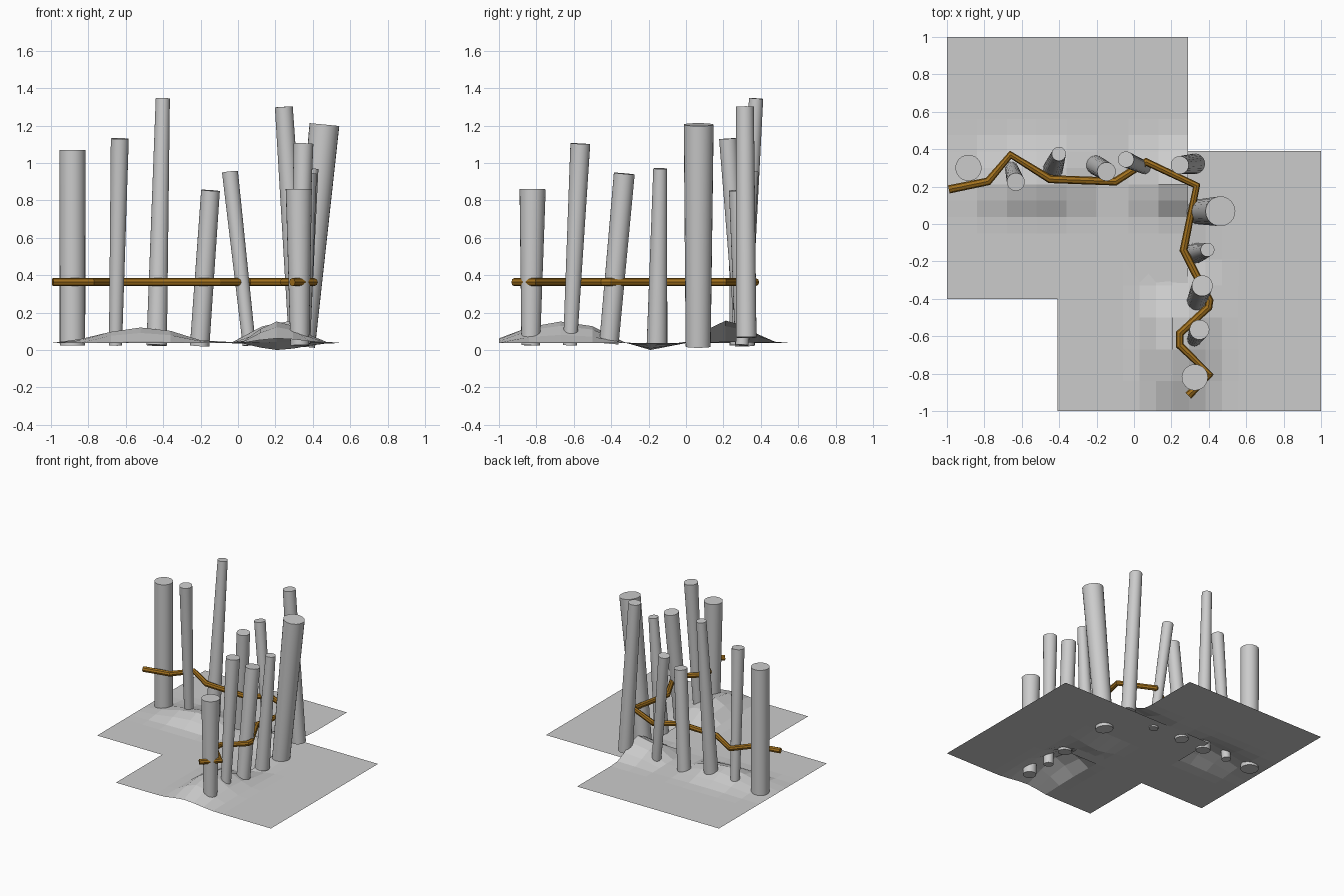
import bpy, bmesh, math
from mathutils import Vector

if "Cube" in bpy.data.objects:
    bpy.data.objects.remove(bpy.data.objects["Cube"])


def material(name, rgb):
    m = bpy.data.materials.new(name)
    m.diffuse_color = (*rgb, 1)
    m.use_nodes = True
    m.node_tree.nodes["Principled BSDF"].inputs["Base Color"].default_value = m.diffuse_color
    return m


GREY = material("stone grey", (0.6, 0.6, 0.6))
BROWN = material("rope brown", (0.36, 0.165, 0.013))
GROUND_Z = 0.037


def add_mesh(name, bm, mat):
    bmesh.ops.recalc_face_normals(bm, faces=bm.faces)
    me = bpy.data.meshes.new(name)
    bm.to_mesh(me)
    bm.free()
    ob = bpy.data.objects.new(name, me)
    bpy.context.collection.objects.link(ob)
    me.materials.append(mat)
    return ob


# Cross-section of the mounds, by row across the strip (16 rows per sheet)
PROFILE = {5: 0.1, 6: 0.65, 7: 1.0, 8: 0.8, 9: 0.38, 10: 0.06}


def ground(name, stations, start, width, place):
    """Flat sheet with a lengthwise mound; stations are (position, crest height)."""
    bm = bmesh.new()
    grid = []
    for s, h in stations:
        grid.append([bm.verts.new(place(s, start + width * k / 16,
                                        GROUND_Z + h * PROFILE.get(k, 0)))
                     for k in range(17)])
    for a, b in zip(grid, grid[1:]):
        for k in range(16):
            bm.faces.new((a[k], b[k], b[k + 1], a[k + 1]))
    ob = add_mesh(name, bm, GREY)
    # open sheet: make it face upward
    if ob.data.polygons[0].normal.z < 0:
        ob.data.flip_normals()


# Two overlapping ground sheets forming a corner
ground("ground_back",
       [(-1, 0), (-.84, .022), (-.68, .06), (-.52, .083), (-.36, .065),
        (-.2, .015), (-.03, 0.005), (.13, .09), (.29, .12)],
       -0.4, 1.4, lambda s, t, z: (s, t, z))
ground("ground_right",
       [(.39, 0), (.21, 0), (.0, 0), (-.19, -.037), (-.33, .005),
        (-.5, .09), (-.67, .115), (-.84, .085), (-1, .025)],
       -0.41, 1.41, lambda s, t, z: (t, s, z))


def post(name, base, r0, top, r1, sides=24):
    """Tapered leaning post with end caps square to its axis."""
    base, top = Vector(base), Vector(top)
    axis = top - base
    bm = bmesh.new()
    bmesh.ops.create_cone(bm, cap_ends=True, segments=sides, radius1=r0,
                          radius2=r1, depth=axis.length)
    bmesh.ops.transform(bm, matrix=axis.to_track_quat('Z', 'Y').to_matrix().to_4x4(),
                        verts=bm.verts)
    bmesh.ops.translate(bm, vec=(base + top) / 2, verts=bm.verts)
    for f in bm.faces:
        f.smooth = len(f.verts) == 4
    for e in bm.edges:
        if any(len(f.verts) > 4 for f in e.link_faces):
            e.smooth = False
    add_mesh(name, bm, GREY)


# Palisade posts: base, base radius, top, top radius
POSTS = [
    ((-.885, .30, .025), .068, (-.885, .30, 1.07), .07),
    ((-.655, .30, .025), .035, (-.632, .225, 1.13), .048),
    ((-.435, .29, .025), .055, (-.402, .375, 1.345), .038),
    ((-.205, .315, .022), .052, (-.147, .28, .853), .05),
    ((.06, .30, .025), .035, (-.043, .345, .953), .043),
    ((.325, .322, .067), .055, (.245, .315, 1.30), .048),
    ((.345, .065, .018), .067, (.462, .068, 1.205), .08),
    ((.33, -.155, .035), .055, (.393, -.138, .97), .037),
    ((.335, -.412, .035), .052, (.365, -.33, .943), .056),
    ((.32, -.62, .025), .037, (.35, -.565, 1.103), .053),
    ((.33, -.83, .025), .05, (.325, -.82, .86), .07),
]
for i, p in enumerate(POSTS):
    post(f"post_{i + 1}", *p)

# Rope woven between the posts
PATH = [(-.99, .185), (-.78, .228), (-.66, .37), (-.45, .24), (-.1, .227),
        (.065, .332), (.335, .205), (.265, -.14), (.403, -.41), (.398, -.445),
        (.245, -.585), (.245, -.65), (.405, -.805), (.29, -.918)]
cu = bpy.data.curves.new("rope", 'CURVE')
cu.dimensions = '3D'
cu.bevel_depth = 0.022
cu.bevel_resolution = 2
cu.use_fill_caps = True
sp = cu.splines.new('POLY')
sp.points.add(len(PATH) - 1)
for pt, (x, y) in zip(sp.points, PATH):
    pt.co = (x, y, 0.363, 1)
sp.use_smooth = False
cu.materials.append(BROWN)
rope = bpy.data.objects.new("rope", cu)
bpy.context.collection.objects.link(rope)
